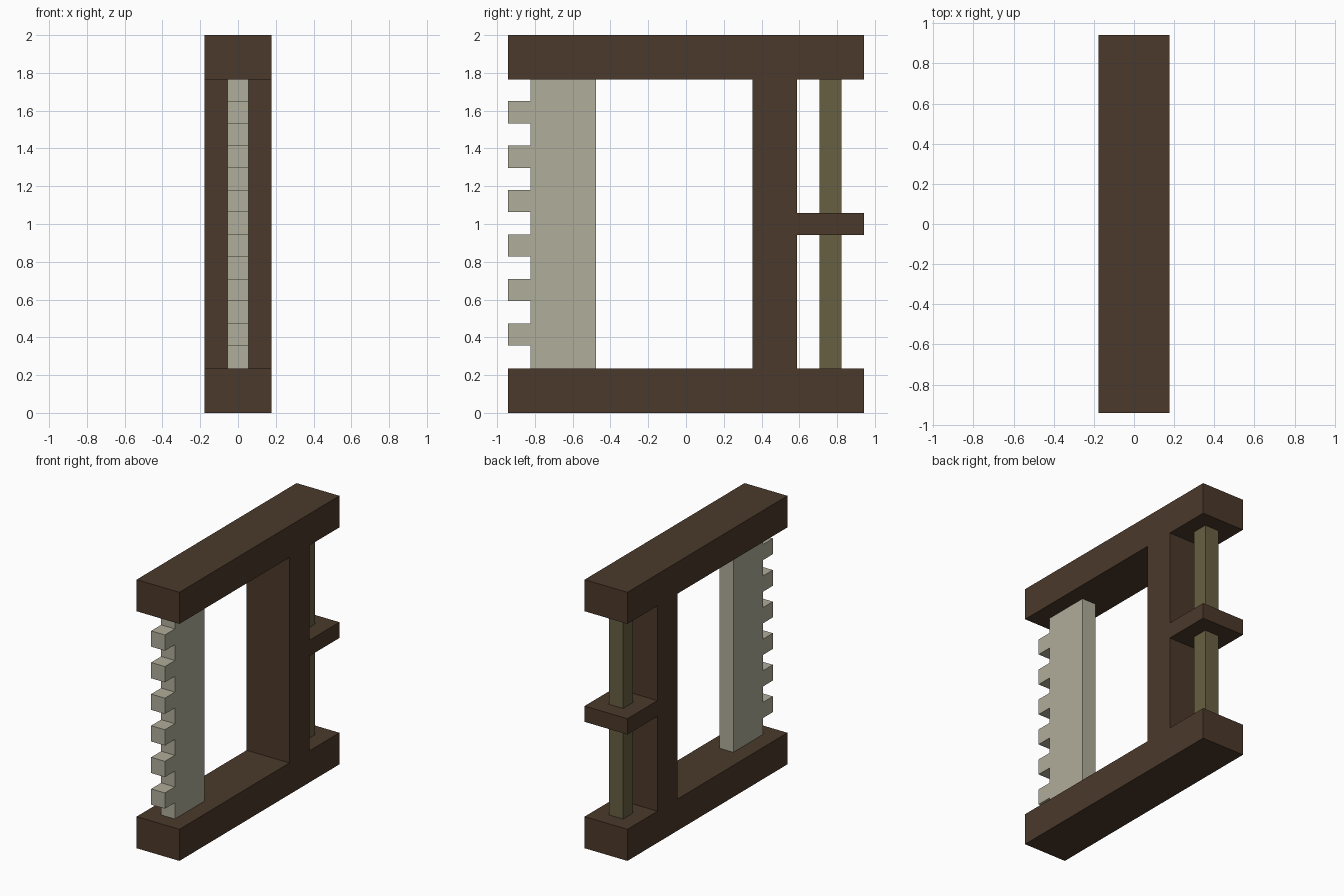
import bpy

if "Cube" in bpy.data.objects:
    bpy.data.objects.remove(bpy.data.objects["Cube"])

U = 2 / 17  # grid module: the model is 17 modules tall


def material(name, rgb):
    m = bpy.data.materials.new(name)
    m.diffuse_color = (*rgb, 1)
    m.use_nodes = True
    m.node_tree.nodes["Principled BSDF"].inputs["Base Color"].default_value = m.diffuse_color
    return m


WOOD = material("dark_brown_wood", (0.070, 0.041, 0.024))
STONE = material("pale_grey_beige", (0.434, 0.418, 0.323))
BRASS = material("olive_brass", (0.138, 0.117, 0.056))


def box(name, half_x, y0, y1, z0, z1, mat):
    """Box centred on x = 0, extents given in modules."""
    bpy.ops.mesh.primitive_cube_add(size=1, location=(0, (y0 + y1) / 2 * U, (z0 + z1) / 2 * U))
    o = bpy.context.object
    o.name = name
    o.scale = (2 * half_x * U, (y1 - y0) * U, (z1 - z0) * U)
    bpy.ops.object.transform_apply(location=False, rotation=False, scale=True)
    o.data.materials.append(mat)
    return o


def prism(name, half_x, profile, mat):
    """Side profile (y, z) in modules, extruded along x."""
    n = len(profile)
    verts = [(s * half_x * U, y * U, z * U) for s in (1, -1) for y, z in profile]
    faces = [tuple(range(n)), tuple(range(2 * n - 1, n - 1, -1))]
    faces += [(i, i + n, (i + 1) % n + n, (i + 1) % n) for i in range(n)]
    mesh = bpy.data.meshes.new(name)
    mesh.from_pydata(verts, [], faces)
    mesh.materials.append(mat)
    o = bpy.data.objects.new(name, mesh)
    bpy.context.collection.objects.link(o)
    return o


# Frame: two beams, the upright post and the middle shelf
box("bottom_beam", 1.5, -8, 8, 0, 2, WOOD)
box("top_beam", 1.5, -8, 8, 15, 17, WOOD)
box("upright_post", 1.5, 3, 5, 2, 15, WOOD)
box("middle_shelf", 1.5, 5, 8, 8, 9, WOOD)

# Toothed plate: six square teeth along the front edge
profile = [(-4.05, 2), (-4.05, 15), (-7, 15)]
for i in reversed(range(6)):
    z = 3.03 + 2 * i
    profile += [(-7, z + 1), (-8, z + 1), (-8, z), (-7, z)]
profile.append((-7, 2))
prism("toothed_plate", 0.48, profile, STONE)

# Back rods above and below the shelf
for name, z0, z1 in (("lower_rod", 2, 8), ("upper_rod", 9, 15)):
    box(name, 0.5, 6, 7, z0, z1, BRASS)
